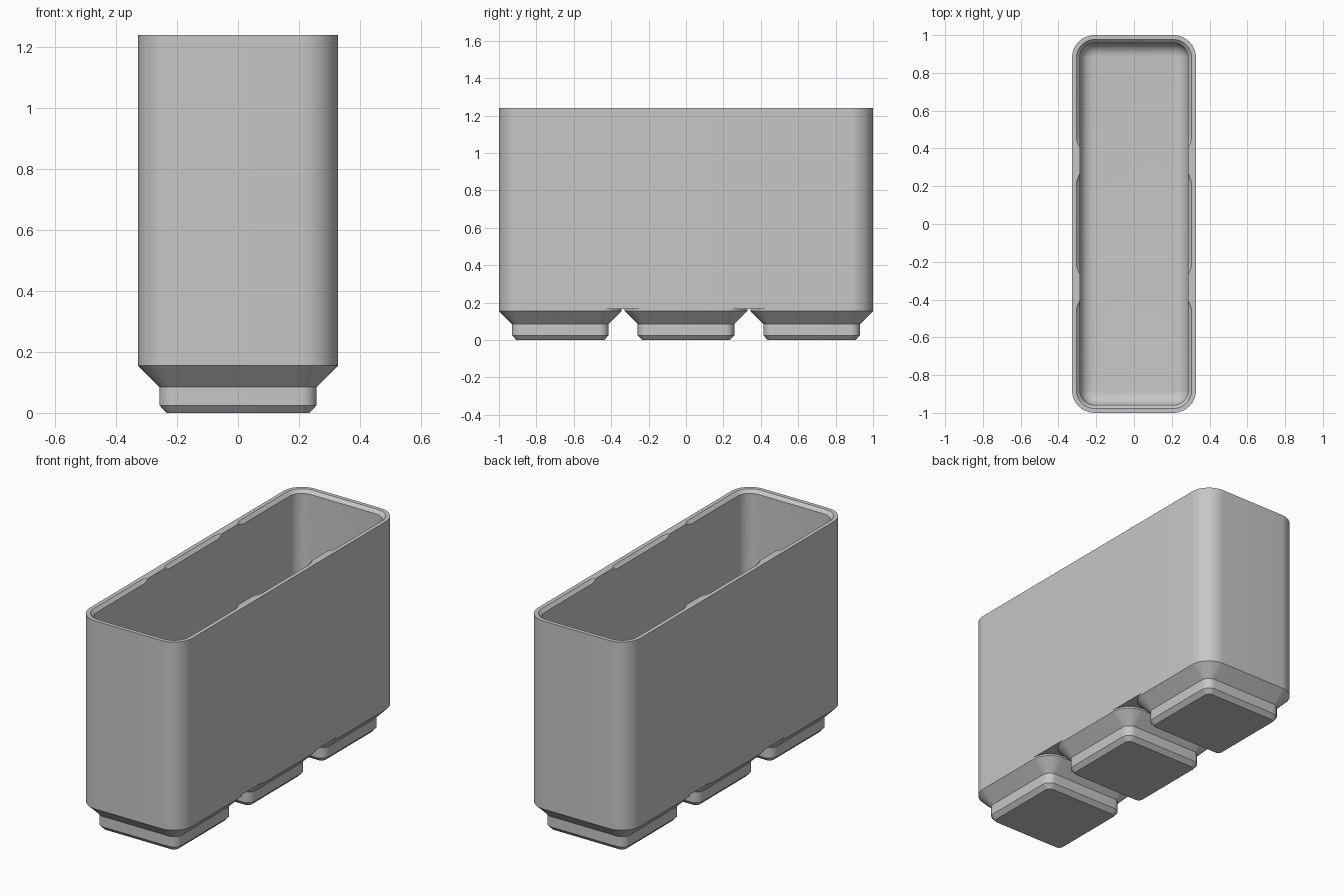
import bpy, bmesh, math

if "Cube" in bpy.data.objects:
    bpy.data.objects.remove(bpy.data.objects["Cube"], do_unlink=True)

HALF_X, HALF_Y, HEIGHT = 0.328, 1.0, 1.24
CORNER, WALL, BASE = 0.12, 0.041, 0.165
PITCH = HALF_Y - HALF_X
FILLET = 0.07

grey = bpy.data.materials.new("plain grey")
grey.use_nodes = True
colour = (0.57, 0.57, 0.57, 1)
grey.diffuse_color = colour
grey.node_tree.nodes["Principled BSDF"].inputs["Base Color"].default_value = colour


def rounded_ring(bm, inset, z, hx, hy, cy=0.0, steps=12):
    """Rounded rectangle, offset inward by inset with concentric corners."""
    r = CORNER - inset
    verts = []
    for q, (sx, sy) in enumerate(((1, 1), (-1, 1), (-1, -1), (1, -1))):
        for i in range(steps + 1):
            a = math.pi / 2 * (q + i / steps)
            verts.append(bm.verts.new((sx * (hx - CORNER) + r * math.cos(a),
                                       cy + sy * (hy - CORNER) + r * math.sin(a), z)))
    return verts


def loft(name, profile, hx, hy, cy=0.0):
    """Closed solid through rings given as (inset, height) pairs."""
    bm = bmesh.new()
    rings = [rounded_ring(bm, inset, z, hx, hy, cy) for inset, z in profile]
    for low, high in zip(rings, rings[1:]):
        for i in range(len(low)):
            j = (i + 1) % len(low)
            bm.faces.new((low[i], low[j], high[j], high[i]))
    bm.faces.new(rings[0])
    bm.faces.new(rings[-1])
    bmesh.ops.recalc_face_normals(bm, faces=bm.faces)
    mesh = bpy.data.meshes.new(name)
    bm.to_mesh(mesh)
    bm.free()
    mesh.materials.append(grey)
    obj = bpy.data.objects.new(name, mesh)
    bpy.context.collection.objects.link(obj)
    return obj


def activate(obj):
    bpy.ops.object.select_all(action="DESELECT")
    obj.select_set(True)
    bpy.context.view_layer.objects.active = obj


def cut(target, cutter):
    activate(target)
    mod = target.modifiers.new("cut", "BOOLEAN")
    mod.operation, mod.solver, mod.object = "DIFFERENCE", "EXACT", cutter
    bpy.ops.object.modifier_apply(modifier=mod.name)
    bpy.data.objects.remove(cutter, do_unlink=True)


# Hollow body with a rounded inside floor edge
body = loft("bin_body", [(0, BASE), (0, HEIGHT)], HALF_X, HALF_Y)
floor = BASE + 0.04
arc = [math.pi / 2 * i / 8 for i in range(9)]
cavity = [(WALL + FILLET * (1 - math.sin(a)), floor + FILLET * (1 - math.cos(a))) for a in arc]
cut(body, loft("cavity_cutter", cavity + [(WALL, HEIGHT + 0.1)], HALF_X, HALF_Y))

parts = [body]
for label, cy in (("front", -PITCH), ("middle", 0), ("back", PITCH)):
    # Sloped stacking recess in the rim, one per cell
    recess = [(0.048, HEIGHT - 0.025), (-0.007, HEIGHT + 0.03)]
    cut(body, loft("recess_cutter", recess, HALF_X, HALF_X, cy))
    # Stepped foot under each cell
    foot = [(0.093, 0), (0.07, 0.025), (0.07, 0.085), (0, 0.155), (0, BASE)]
    parts.append(loft(label + "_foot", foot, HALF_X, HALF_X, cy))

for part in parts:
    activate(part)
    bpy.ops.object.shade_smooth_by_angle(angle=math.radians(30))
